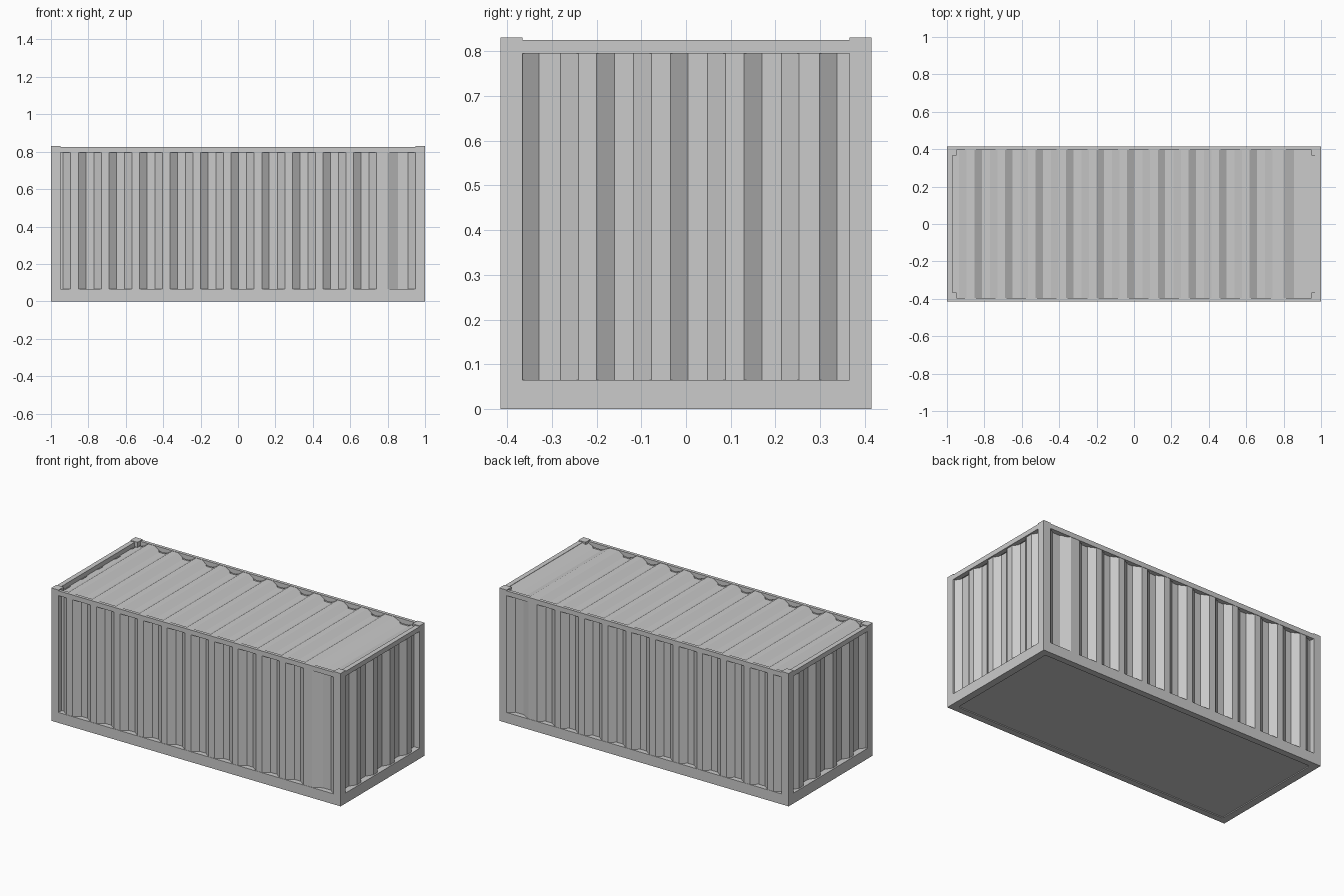
import bpy, bmesh
from mathutils import Vector

if "Cube" in bpy.data.objects:
    bpy.data.objects.remove(bpy.data.objects["Cube"])


def box(name, x0, x1, y0, y1, z0, z1):
    bm = bmesh.new()
    bmesh.ops.create_cube(bm, size=1)
    for v in bm.verts:
        v.co = Vector(((x0 + x1) / 2 + v.co.x * (x1 - x0),
                       (y0 + y1) / 2 + v.co.y * (y1 - y0),
                       (z0 + z1) / 2 + v.co.z * (z1 - z0)))
    return finish(name, bm)


def finish(name, bm):
    me = bpy.data.meshes.new(name)
    bm.to_mesh(me)
    bm.free()
    ob = bpy.data.objects.new(name, me)
    bpy.context.collection.objects.link(ob)
    return ob


def sheet(name, profile, a, b, place, outward):
    """Extrude a corrugation profile (t, depth) from a to b."""
    bm = bmesh.new()
    rows = [[bm.verts.new(place(t, d, s)) for s in (a, b)] for t, d in profile]
    for p, q in zip(rows, rows[1:]):
        bm.faces.new((p[0], q[0], q[1], p[1]))
    bm.normal_update()
    total = sum((f.normal for f in bm.faces), Vector())
    if total.dot(Vector(outward)) < 0:
        bmesh.ops.reverse_faces(bm, faces=bm.faces[:])
    return finish(name, bm)


def waves(falls, gap, half, outer, inner):
    """Each wave drops inward at f and rises out again at f + gap."""
    pts = []
    for f in falls:
        pts += [(f - half, outer), (f + half, inner),
                (f + gap - half, inner), (f + gap + half, outer)]
    return pts


X, Y, H = 1.0, 0.415, 0.83
PX, PY = 0.95, 0.365       # inner edges of the posts
B, T = 0.065, 0.795        # top of bottom rails, underside of top rails
TOP = 0.825

# Corner posts with slightly raised tops
for sx in (-1, 1):
    for sy in (-1, 1):
        xs = sorted((sx * PX, sx * X))
        ys = sorted((sy * PY, sy * Y))
        box("corner_post", *xs, *ys, 0, H)

# Long rails
for sy in (-1, 1):
    box("top_side_rail", -PX, PX, *sorted((sy * 0.395, sy * Y)), T, TOP)
    box("bottom_side_rail", -PX, PX, *sorted((sy * 0.375, sy * Y)), 0, B)

# End rails
for sx in (-1, 1):
    box("top_end_rail", *sorted((sx * 0.97, sx * X)), -PY, PY, T, TOP)
    box("bottom_end_rail", *sorted((sx * 0.955, sx * X)), -PY, PY, 0, B)

# Floor, slightly recessed from below
box("floor", -0.955, 0.955, -0.375, 0.375, 0.006, B - 0.005)

# Corrugated long walls
falls = [-0.834 + 0.1635 * k for k in range(10)]


def long_profile(start, end, outer, inner):
    return ([(start, inner), (-0.935, inner), (-0.895, outer)]
            + waves(falls, 0.083, 0.02, outer, inner)
            + [(0.80, outer), (0.855, inner), (0.91, inner), (end, outer)])


for sy, name in ((-1, "front_wall"), (1, "back_wall")):
    sheet(name, long_profile(-PX, PX, 0.002, 0.032), B - 0.003, 0.805,
          lambda t, d, s: (t, sy * (Y - d), s), (0, sy, 0))

# Corrugated roof
sheet("roof", long_profile(-0.97, 0.97, 0.002, 0.028), -0.395, 0.395,
      lambda t, d, s: (t, s, TOP - d), (0, 0, 1))

# Corrugated end walls
end_falls = [-0.18 + 0.165 * k for k in range(3)]
end_profile = ([(-PY, 0.01), (-0.328, 0.038), (-0.28, 0.038), (-0.24, 0.01)]
               + waves(end_falls, 0.083, 0.02, 0.01, 0.038)
               + [(0.298, 0.01), (0.337, 0.038), (PY, 0.038)])
for sx, name in ((1, "right_end_wall"), (-1, "left_end_wall")):
    sheet(name, end_profile, B - 0.003, 0.80,
          lambda t, d, s: (sx * (X - d), t, s), (sx, 0, 0))
